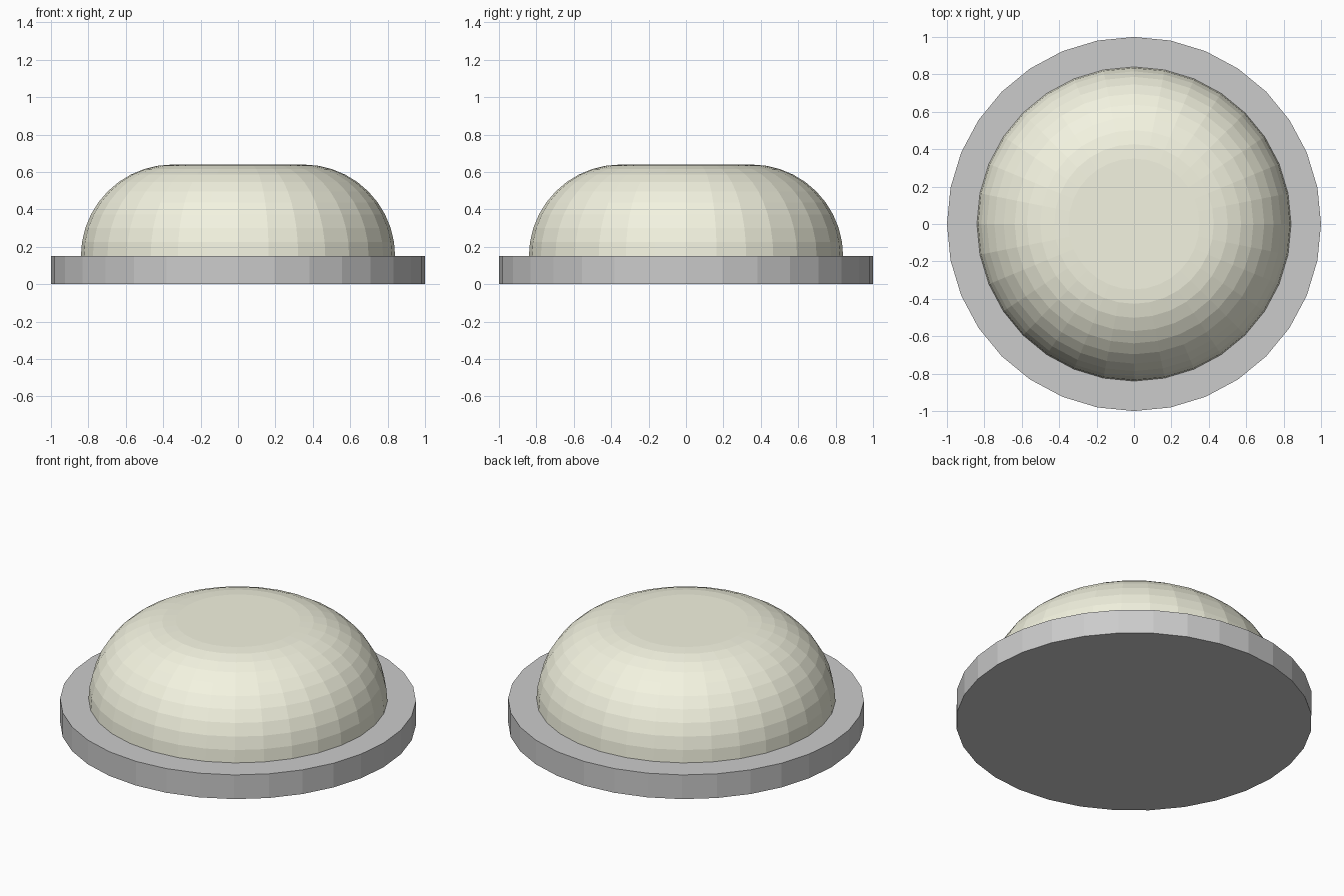
import bpy, bmesh
from math import sin, cos, pi, radians

if "Cube" in bpy.data.objects:
    bpy.data.objects.remove(bpy.data.objects["Cube"])

SIDES = 32


def lathe(name, profile):
    """Closed, flat-shaded solid turned around z from (radius, height) points."""
    bm = bmesh.new()
    rings = []
    for r, z in profile:
        rings.append([bm.verts.new((r * cos(2 * pi * i / SIDES),
                                    r * sin(2 * pi * i / SIDES), z))
                      for i in range(SIDES)])
    for low, high in zip(rings, rings[1:]):
        for i in range(SIDES):
            j = (i + 1) % SIDES
            bm.faces.new((low[i], low[j], high[j], high[i]))
    bm.faces.new(list(reversed(rings[0])))
    bm.faces.new(rings[-1])
    mesh = bpy.data.meshes.new(name)
    bm.to_mesh(mesh)
    bm.free()
    obj = bpy.data.objects.new(name, mesh)
    bpy.context.collection.objects.link(obj)
    return obj


# Grey base plate
lathe("base_plate", [(1.0, 0.0), (1.0, 0.15)])

# Cream dome: quarter-round shoulder ending in a flat top
STEPS, FLAT, ROUND = 10, 0.35, 0.49
arc = [radians(90 * k / STEPS) for k in range(STEPS + 1)]
dome = lathe("dome_cover", [(FLAT + ROUND * cos(a), 0.15 + ROUND * sin(a)) for a in arc])

cream = bpy.data.materials.new("cream")
cream.diffuse_color = (0.90, 0.90, 0.75, 1)
cream.use_nodes = True
cream.node_tree.nodes["Principled BSDF"].inputs["Base Color"].default_value = cream.diffuse_color
dome.data.materials.append(cream)
